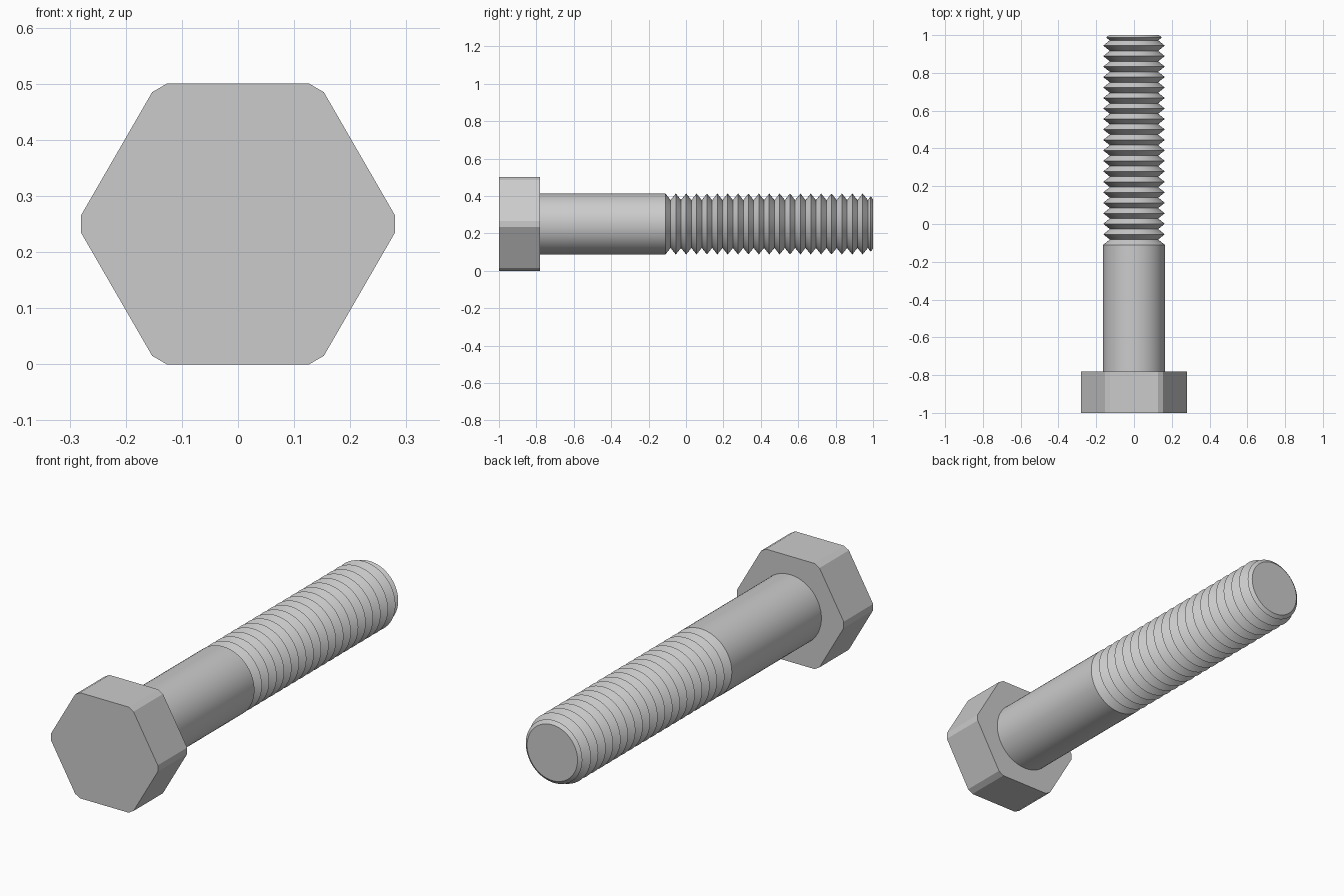
import bpy, bmesh, math
from mathutils import Vector

if "Cube" in bpy.data.objects:
    bpy.data.objects.remove(bpy.data.objects["Cube"])

AXIS_Z = 0.25


def finish(name, bm, smooth=False):
    bmesh.ops.recalc_face_normals(bm, faces=bm.faces)
    me = bpy.data.meshes.new(name)
    bm.to_mesh(me)
    bm.free()
    ob = bpy.data.objects.new(name, me)
    bpy.context.collection.objects.link(ob)
    if smooth:
        bpy.context.view_layer.objects.active = ob
        ob.select_set(True)
        bpy.ops.object.shade_smooth_by_angle(angle=math.radians(25))
        ob.select_set(False)
    return ob


def lathe(name, profile, sides=64):
    # Stack of rings along y, capped at both ends
    bm = bmesh.new()
    rings = []
    for y, r in profile:
        rings.append([bm.verts.new((r * math.cos(2 * math.pi * i / sides), y,
                                    AXIS_Z + r * math.sin(2 * math.pi * i / sides)))
                      for i in range(sides)])
    for a, b in zip(rings, rings[1:]):
        for i in range(sides):
            j = (i + 1) % sides
            bm.faces.new((a[i], a[j], b[j], b[i]))
    bm.faces.new(rings[0])
    bm.faces.new(rings[-1])
    return finish(name, bm, True)


# Hexagonal head with narrow flats cut across its corners
apothem, flat = 0.25, 0.28
half = (apothem / math.cos(math.pi / 6) - flat) * math.tan(math.pi / 3)
outline = []
for k in range(6):
    a = k * math.pi / 3
    out = Vector((math.cos(a), 0, math.sin(a))) * flat
    side = Vector((-math.sin(a), 0, math.cos(a))) * half
    outline += [out - side, out + side]
bm = bmesh.new()
base = bm.faces.new([bm.verts.new(p + Vector((0, -1, AXIS_Z))) for p in outline])
ext = bmesh.ops.extrude_face_region(bm, geom=[base], use_keep_orig=True)
bmesh.ops.translate(bm, vec=(0, 0.22, 0),
                    verts=[v for v in ext["geom"] if isinstance(v, bmesh.types.BMVert)])
finish("hex_head", bm)

# Plain shank and ringed V thread with a chamfered tip, as one turned body
crest, root, start, pitch = 0.163, 0.128, -0.11, 1.11 / 20
profile = [(-0.78, crest)]
for k in range(20):
    y = start + k * pitch
    profile += [(y, crest), (y + pitch / 2, root)]
profile += [(0.987, 0.148), (1.0, 0.132)]
lathe("threaded_shank", profile)
